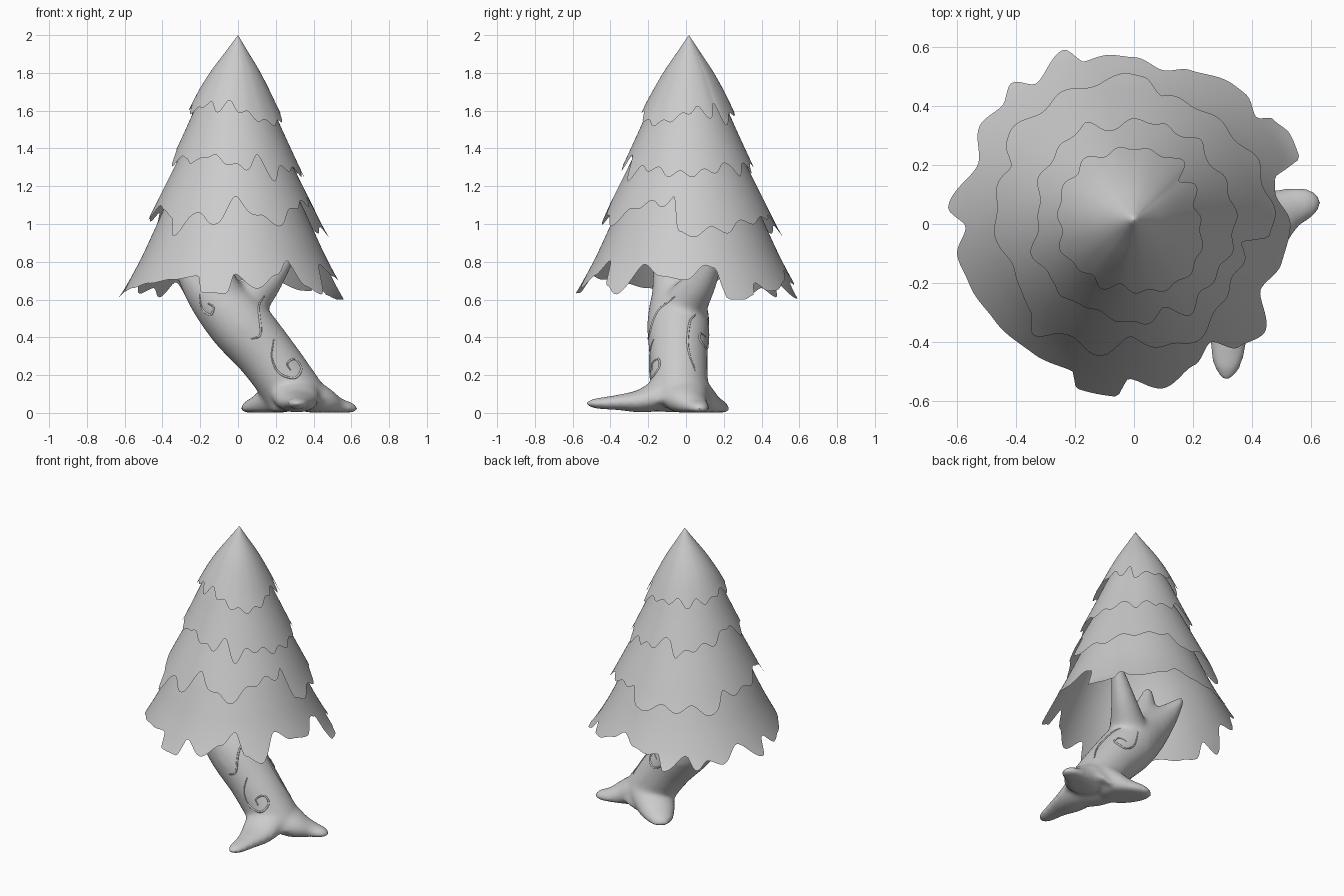
import bpy, bmesh, math
from mathutils import Vector
from mathutils.bvhtree import BVHTree

if "Cube" in bpy.data.objects:
    bpy.data.objects.remove(bpy.data.objects["Cube"])


def add_object(name, bm):
    mesh = bpy.data.meshes.new(name)
    bm.to_mesh(mesh)
    bm.free()
    for p in mesh.polygons:
        p.use_smooth = True
    ob = bpy.data.objects.new(name, mesh)
    bpy.context.collection.objects.link(ob)
    return ob


def catmull(points, steps):
    """Smooth path through points of any dimension."""
    pts = [Vector(p) for p in points]
    pts = [pts[0] * 2 - pts[1]] + pts + [pts[-1] * 2 - pts[-2]]
    out = []
    for a, b, c, d in zip(pts, pts[1:], pts[2:], pts[3:]):
        for i in range(steps):
            t = i / steps
            out.append(0.5 * (2 * b + (c - a) * t + (2 * a - 5 * b + 4 * c - d) * t * t
                              + (3 * b - a - 3 * c + d) * t ** 3))
    return out + [pts[-2]]


def edge_radius(edge, ang):
    """Wavy hem: smooth periodic blend of (angle, radius) pairs."""
    ring = [(edge[-1][0] - 360, edge[-1][1])] + edge + [(edge[0][0] + 360, edge[0][1])]
    for (a0, r0), (a1, r1) in zip(ring, ring[1:]):
        if a0 <= ang <= a1:
            t = (ang - a0) / (a1 - a0)
            return r0 + (r1 - r0) * t * t * (3 - 2 * t)


def height(profile, r):
    for (r0, z0), (r1, z1) in zip(profile, profile[1:]):
        if r <= r1:
            return z0 + (z1 - z0) * (r - r0) / (r1 - r0)
    return profile[-1][1]


def foliage(name, profile, edge, ripple=0.0, waves=17, seg=288, rows=14):
    prof = [tuple(p) for p in catmull(profile, 6)]
    peak = profile[0][0] == 0
    bm = bmesh.new()
    grid = []
    for j in range(rows + 1):
        row = []
        for i in range(seg):
            a = math.tau * i / seg
            r0 = max(profile[0][0], 0.002)
            hem = edge_radius(edge, 360 * i / seg) + ripple * math.sin(waves * a)
            r = r0 + (hem - r0) * j / rows
            # the cone leans slightly to the back left
            lean = (-0.022 * math.cos(a) + 0.01 * math.sin(a)) * min(r / 0.2, 1)
            shift = 0.015 * (1 - j / rows) if peak else 0
            row.append(bm.verts.new((r * math.cos(a), r * math.sin(a) + shift,
                                     height(prof, max(r - lean, 0)))))
        grid.append(row)
    for up, low in zip(grid, grid[1:]):
        for i in range(seg):
            k = (i + 1) % seg
            bm.faces.new((up[i], low[i], low[k], up[k]))
    if peak:
        bm.faces.new(grid[0])
    return add_object(name, bm)


# Foliage tiers: slope profile (radius, height) and wavy hem (angle, radius)
foliage("foliage_top",
        [(0, 2), (.06, 1.91), (.13, 1.805), (.2, 1.68), (.25, 1.58), (.29, 1.5)],
        [(13, .216), (34, .241), (44, .219), (50, .266), (61, .259), (74, .25), (90, .26),
         (110, .255), (130, .273), (140, .262), (158, .269), (180, .25), (203, .26), (229, .227),
         (240, .242), (257, .216), (282, .235), (307, .25), (327, .25), (348, .235)], .008, 15)
foliage("foliage_upper",
        [(.12, 1.75), (.2, 1.62), (.26, 1.49), (.32, 1.36), (.4, 1.19)],
        [(8, .344), (26, .34), (44, .332), (53, .364), (66, .334), (74, .354), (90, .35),
         (107, .33), (116, .38), (130, .36), (155, .353), (175, .32), (198, .357), (217, .33),
         (225, .353), (238, .32), (255, .326), (275, .341), (289, .307), (302, .355),
         (317, .325), (333, .331), (346, .341)], .008, 17)
foliage("foliage_middle",
        [(.2, 1.5), (.27, 1.39), (.32, 1.29), (.4, 1.13), (.48, .97), (.54, .87)],
        [(15, .466), (25, .465), (36, .458), (50, .447), (61, .456), (77, .44), (86, .51),
         (99, .496), (112, .498), (125, .5), (148, .517), (156, .465), (174, .478), (190, .457),
         (208, .43), (220, .47), (227, .5), (236, .447), (257, .451), (270, .385), (286, .437),
         (303, .44), (320, .39), (337, .39), (350, .373), (355, .473)], .012, 16)
foliage("foliage_bottom",
        [(.28, 1.24), (.36, 1.1), (.42, .97), (.5, .8), (.6, .625), (.66, .58)],
        [(0, .53), (12, .49), (18, .5), (22, .605), (30, .61), (37, .59), (41, .55), (49, .58),
         (55, .58), (70, .555), (79, .53), (90, .565), (100, .58), (107, .575), (112, .637),
         (125, .58), (131, .633), (138, .6), (147, .62), (159, .566), (175, .632), (181, .57),
         (190, .608), (200, .594), (215, .574), (232, .556), (247, .54), (251, .59), (264, .588),
         (268, .525), (280, .565), (293, .52), (303, .477), (310, .547), (320, .575),
         (333, .483), (345, .517)])


def tube(bm, points, squash=1.0, sides=24):
    """Closed tapered tube through (x, y, z, radius), flattened to the ground."""
    path = catmull(points, 8)
    rings = []
    for i, p in enumerate(path):
        c = p.to_3d()
        tan = path[min(i + 1, len(path) - 1)].to_3d() - path[max(i - 1, 0)].to_3d()
        q = tan.to_track_quat('Z', 'Y')
        ring = []
        for k in range(sides):
            a = math.tau * k / sides
            v = q @ Vector((math.cos(a), math.sin(a), 0)) * max(p[3], 0.01)
            v.z *= squash
            v += c
            v.z = max(v.z, 0.002)
            ring.append(bm.verts.new(v))
        rings.append(ring)
    for a, b in zip(rings, rings[1:]):
        for k in range(sides):
            m = (k + 1) % sides
            bm.faces.new((a[k], a[m], b[m], b[k]))
    bm.faces.new(rings[0][::-1])
    bm.faces.new(rings[-1])


# Leaning trunk with branches and three flat roots, fused into one smooth skin
bm = bmesh.new()
tube(bm, [(.33, -.03, .02, .17), (.29, -.035, .11, .155), (.155, -.04, .3, .155),
          (0, -.04, .48, .165), (-.14, -.04, .63, .135), (-.265, -.01, .78, .08),
          (-.36, .04, .92, .02)])
tube(bm, [(-.02, -.05, .5, .13), (-.14, -.08, .75, .095), (-.2, -.1, .99, .025)])
tube(bm, [(.0, -.03, .42, .15), (.045, .0, .57, .12), (.17, .095, .71, .075), (.33, .2, .92, .02)])
tube(bm, [(.3, -.02, .13, .13), (.42, .0, .07, .12), (.52, .05, .035, .075),
          (.6, .075, .022, .05), (.632, .085, .02, .02)], .65)
tube(bm, [(.29, -.03, .15, .14), (.31, -.2, .07, .12), (.32, -.36, .055, .075),
          (.315, -.48, .05, .05), (.312, -.53, .05, .02)], .55)
tube(bm, [(.28, -.01, .13, .14), (.17, .08, .05, .12), (.07, .17, .022, .075),
          (.03, .205, .02, .03)], .6)
trunk = add_object("trunk", bm)
rem = trunk.modifiers.new("fuse", 'REMESH')
rem.mode = 'VOXEL'
rem.voxel_size = 0.012
rem.use_smooth_shade = True
sm = trunk.modifiers.new("soften", 'SMOOTH')
sm.factor = 0.5
sm.iterations = 22

# Swirl carvings projected onto the bark from the front, right and back
tree = BVHTree.FromObject(trunk, bpy.context.evaluated_depsgraph_get())
VIEWS = {
    "front": (lambda u, z: Vector((u, -2, z)), Vector((0, 1, 0))),
    "right": (lambda u, z: Vector((2, u, z)), Vector((-1, 0, 0))),
    "back": (lambda u, z: Vector((u, 2, z)), Vector((0, -1, 0))),
}
SWIRLS = [
    ("front", [(.19, .39), (.18, .29), (.22, .21), (.3, .185), (.335, .235), (.3, .285),
               (.26, .26), (.28, .225)]),
    ("front", [(.14, .62), (.11, .56), (.12, .42), (.07, .39)]),
    ("front", [(-.205, .63), (-.19, .55), (-.145, .52), (-.13, .56), (-.16, .58)]),
    ("right", [(.05, .22), (.01, .35), (.02, .48), (.05, .52)]),
    ("back", [(.06, .5), (.1, .38), (.17, .34), (.22, .38), (.19, .42), (.15, .4)]),
]
for n, (view, pts) in enumerate(SWIRLS):
    start, direction = VIEWS[view]
    hits = [tree.ray_cast(start(*p), direction)[0] for p in catmull(pts, 6)]
    hits = [h for h in hits if h]
    if len(hits) < 3:
        continue
    cu = bpy.data.curves.new(f"bark_swirl_{n + 1}", 'CURVE')
    cu.dimensions = '3D'
    cu.bevel_depth = 0.006
    cu.bevel_resolution = 2
    sp = cu.splines.new('POLY')
    sp.points.add(len(hits) - 1)
    for i, h in enumerate(hits):
        sp.points[i].co = (*h, 1)
        sp.points[i].radius = 0.5 + 0.5 * math.sin(math.pi * i / (len(hits) - 1))
    bpy.context.collection.objects.link(bpy.data.objects.new(cu.name, cu))
